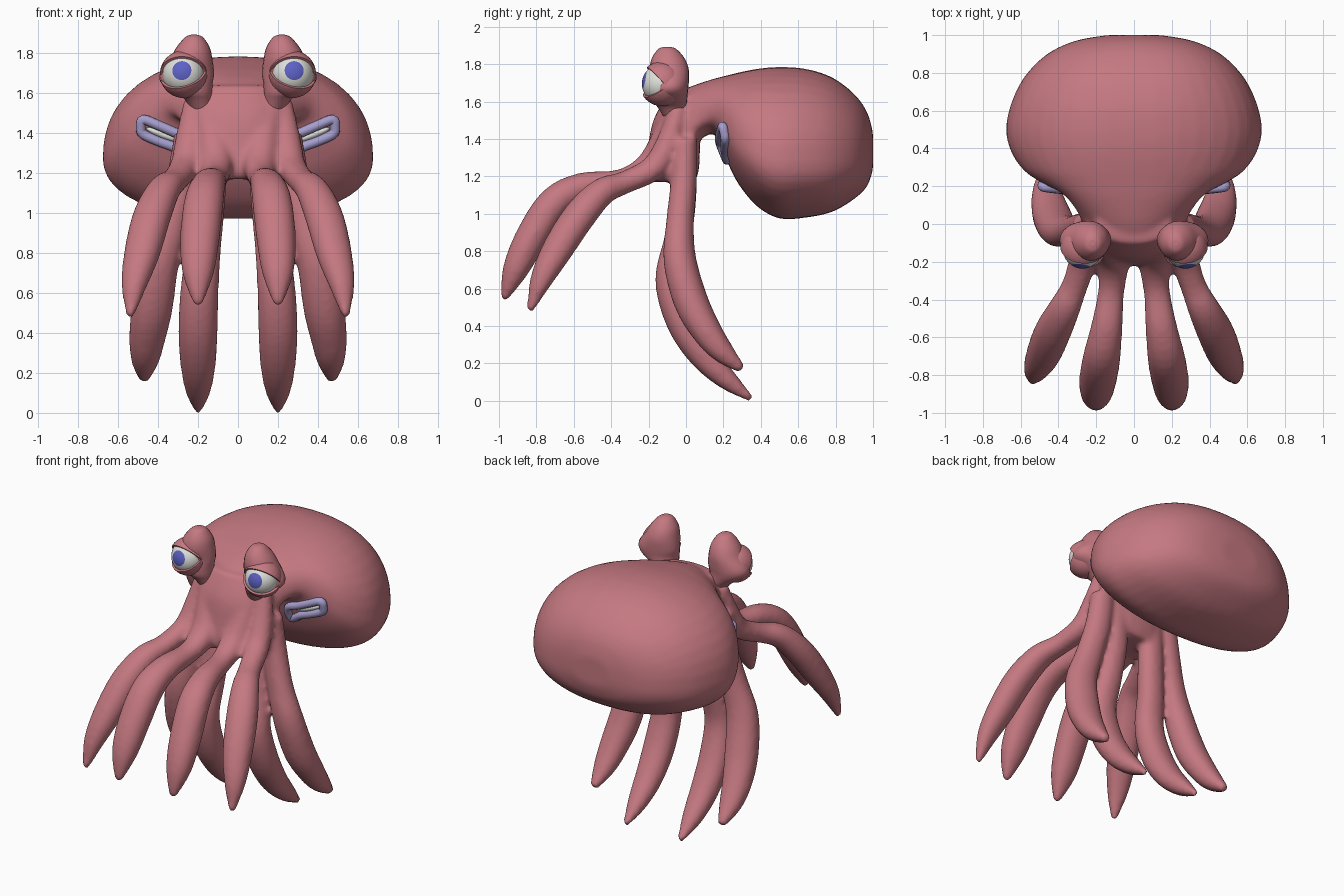
import bpy, bmesh, math
from mathutils import Vector, Matrix

cube = bpy.data.objects.get("Cube")
if cube:
    bpy.data.objects.remove(cube)


def material(name, rgb):
    m = bpy.data.materials.new(name)
    m.use_nodes = True
    m.diffuse_color = (*rgb, 1)
    node = next(n for n in m.node_tree.nodes if n.type == 'BSDF_PRINCIPLED')
    node.inputs["Base Color"].default_value = (*rgb, 1)
    return m


PINK = material("dusty pink skin", (.56, .19, .22))
WHITE = material("eye white", (.75, .75, .71))
BLUE = material("iris blue", (.11, .12, .55))
LILAC = material("pale lilac", (.38, .34, .61))


def make_object(name, bm, mats, mirror=False):
    bmesh.ops.recalc_face_normals(bm, faces=bm.faces[:])
    for f in bm.faces:
        f.smooth = len(f.verts) < 5
    mesh = bpy.data.meshes.new(name)
    bm.to_mesh(mesh)
    bm.free()
    for m in mats:
        mesh.materials.append(m)
    ob = bpy.data.objects.new(name, mesh)
    bpy.context.collection.objects.link(ob)
    if mirror:
        ob.modifiers.new("Mirror", 'MIRROR').use_mirror_merge = False
    return ob


def loft(bm, rings, closed=False):
    """Skin a list of point rings; cap the ends unless closed."""
    rows = [[bm.verts.new(p) for p in r] for r in rings]
    n = len(rows[0])
    pairs = list(zip(rows, rows[1:])) + ([(rows[-1], rows[0])] if closed else [])
    for a, b in pairs:
        for i in range(n):
            j = (i + 1) % n
            bm.faces.new((a[i], a[j], b[j], b[i]))
    if not closed:
        bm.faces.new(rows[0])
        bm.faces.new(rows[-1])


def spline(points, closed=False, steps=4):
    """Catmull-Rom interpolation of tuples of any length."""
    n, out = len(points), []
    for i in range(n if closed else n - 1):
        idx = [(i + k) % n if closed else min(max(i + k, 0), n - 1) for k in (-1, 0, 1, 2)]
        a, b, c, d = (Vector(points[k]) for k in idx)
        for s in range(steps):
            t = s / steps
            out.append(.5 * (2 * b + (c - a) * t + (2 * a - 5 * b + 4 * c - d) * t ** 2
                             + (3 * b - a - 3 * c + d) * t ** 3))
    return out if closed else out + [Vector(points[-1])]


def angles(n):
    return [2 * math.pi * i / n for i in range(n)]


def power(v, e):
    return math.copysign(abs(v) ** e, v)


def mantle(bm, stations):
    """Rings along y: y, half width, top, bottom; widest below the middle."""
    rings = []
    for y, w, top, low in spline(stations):
        mid = low + .37 * (top - low)
        rings.append([(w * power(math.cos(a), .9), y,
                       mid + power(math.sin(a), .9) * (top - mid if math.sin(a) > 0 else mid - low))
                      for a in angles(40)])
    loft(bm, rings)


def column(bm, stations, n=24):
    """Rings along z: z, centre x, centre y, radius x, radius y."""
    loft(bm, [[(cx + rx * math.cos(a), cy + ry * math.sin(a), z) for a in angles(n)]
              for z, cx, cy, rx, ry in spline(stations)])


def tentacle(bm, stations, side, sign):
    """Stations: x, y, z, half width. Slightly flatter on the inside."""
    pts = spline(stations)
    rings = []
    for i, p in enumerate(pts):
        t = (pts[min(i + 1, len(pts) - 1)] - pts[max(i - 1, 0)]).xyz.normalized()
        s = (side - t * side.dot(t)).normalized()
        up, w = t.cross(s), p[3]
        ring = []
        for a in angles(16):
            h = math.sin(a) * (.9 if math.sin(a) > 0 else .85)
            q = p.xyz + s * w * power(math.cos(a), .9) + up * w * h
            ring.append((q.x * sign, q.y, q.z))
        rings.append(ring)
    loft(bm, rings)


def hoop(name, points, radius, mat):
    """Closed tube through the points, mirrored to both sides."""
    pts = spline(points, True)
    centre = sum(pts, Vector((0, 0, 0))) / len(pts)
    rings = []
    for i, p in enumerate(pts):
        t = (pts[(i + 1) % len(pts)] - pts[i - 1]).normalized()
        out = p - centre
        out = (out - t * out.dot(t)).normalized()
        b = t.cross(out)
        rings.append([p + radius * (math.cos(a) * out + math.sin(a) * b) for a in angles(10)])
    bm = bmesh.new()
    loft(bm, rings, True)
    return make_object(name, bm, [mat], True)


# Body: mantle, head and eight tentacles fused into one skin
bm = bmesh.new()
mantle(bm, [(1, .14, 1.43, 1.24), (.97, .31, 1.54, 1.15), (.9, .46, 1.64, 1.08),
            (.78, .58, 1.73, 1.01), (.64, .65, 1.775, .98), (.5, .678, 1.785, .975),
            (.38, .65, 1.775, 1.04), (.28, .58, 1.755, 1.16), (.22, .49, 1.74, 1.28),
            (.16, .38, 1.725, 1.42), (.08, .31, 1.7, 1.4), (0, .27, 1.67, 1.3),
            (-.1, .21, 1.615, 1.25), (-.16, .15, 1.53, 1.25)])
column(bm, [(1.64, 0, .0, .2, .1), (1.5, 0, -.05, .24, .125), (1.35, 0, -.065, .275, .14),
            (1.24, 0, -.075, .3, .145), (1.17, 0, -.08, .27, .13)])
arms = [
    # front inner, front outer, back inner, back outer
    ((1, 0), [(.17, -.05, 1.58, .06), (.13, -.12, 1.4, .075), (.11, -.2, 1.25, .085),
              (.12, -.35, 1.175, .07), (.145, -.55, 1.145, .085), (.17, -.7, 1.06, .1),
              (.19, -.82, .88, .1), (.2, -.91, .7, .08), (.2, -.975, .54, .022)]),
    ((.9, .4), [(.22, -.04, 1.57, .05), (.245, -.1, 1.37, .07), (.265, -.18, 1.24, .075),
                (.315, -.33, 1.165, .07), (.37, -.45, 1.115, .085), (.43, -.57, .985, .098),
                (.48, -.69, .8, .092), (.52, -.775, .64, .066), (.54, -.835, .48, .02)]),
    ((1, 0), [(.14, 0, 1.38, .065), (.14, -.01, 1.12, .08), (.165, -.04, .87, .085),
              (.19, -.08, .65, .095), (.2, -.02, .43, .1), (.2, .09, .25, .09),
              (.2, .22, .115, .065), (.2, .35, .01, .02)]),
    ((.95, -.25), [(.25, .0, 1.4, .07), (.28, -.01, 1.17, .08), (.335, -.03, .95, .085),
                   (.395, -.03, .75, .1), (.43, .03, .53, .105), (.455, .115, .37, .092),
                   (.465, .2, .26, .07), (.47, .3, .17, .028)]),
]
for sign in (1, -1):
    for (sx, sy), stations in arms:
        tentacle(bm, stations, Vector((sx, sy, 0)), sign)
body = make_object("body_and_tentacles", bm, [PINK])
fuse = body.modifiers.new("Fuse", 'REMESH')
fuse.mode = 'VOXEL'
fuse.voxel_size = .016
fuse.use_smooth_shade = True
soft = body.modifiers.new("Soften", 'SMOOTH')
soft.factor = .5
soft.iterations = 8

# Eye stalks: pear-shaped lobes on the front of the head
bm = bmesh.new()
column(bm, [(1.893, .22, -.1, .015, .015), (1.88, .22, -.1, .045, .05), (1.83, .225, -.095, .083, .088),
            (1.77, .235, -.09, .107, .105), (1.7, .255, -.085, .135, .1), (1.65, .255, -.09, .128, .1),
            (1.6, .22, -.085, .09, .09), (1.56, .195, -.07, .065, .075), (1.47, .17, -.03, .05, .06)])
make_object("eye_stalks", bm, [PINK], True)

# Eyeballs with the iris as the rings nearest the gaze axis
bm = bmesh.new()
centre, gaze = Vector((.272, -.13, 1.695)), Vector((.1, -1, .2)).normalized()
turn = gaze.to_track_quat('Z', 'Y').to_matrix().to_4x4()
bmesh.ops.create_uvsphere(bm, u_segments=28, v_segments=20, radius=.106,
                          matrix=Matrix.Translation(centre) @ turn)
for f in bm.faces:
    d = (f.calc_center_median() - centre).normalized()
    f.material_index = int(d.dot(gaze) > math.cos(math.radians(27)))
make_object("eyeballs", bm, [WHITE, BLUE], True)

# Eyelids: two shell halves, cut by planes that open as a wedge in front
forward = Vector((.25, -1, 0)).normalized()
hinge = Vector((1, .25, -.15)).normalized()
for name, tilt, keep in (("upper_eyelids", 48, 1), ("lower_eyelids", -36, -1)):
    bm = bmesh.new()
    bmesh.ops.create_uvsphere(bm, u_segments=32, v_segments=20, radius=.119,
                              matrix=Matrix.Translation(centre))
    edge = Matrix.Rotation(math.radians(-tilt), 3, hinge) @ forward
    normal = hinge.cross(edge).normalized()
    normal *= keep if normal.z < 0 else -keep
    cut = bmesh.ops.bisect_plane(bm, geom=bm.verts[:] + bm.edges[:] + bm.faces[:],
                                 plane_co=centre, plane_no=normal, clear_outer=True)
    rim = [e for e in cut["geom_cut"] if isinstance(e, bmesh.types.BMEdge)]
    bmesh.ops.holes_fill(bm, edges=rim)
    make_object(name, bm, [PINK], True)

# Siphons: lilac lips with a pale bar inside, on the front of the mantle
hoop("siphon_lips", [(.24, .185, 1.37), (.32, .18, 1.405), (.4, .185, 1.44), (.475, .195, 1.468),
                     (.486, .205, 1.43), (.475, .21, 1.395), (.4, .21, 1.36), (.32, .21, 1.33),
                     (.24, .22, 1.285)], .025, LILAC)
bm = bmesh.new()
bmesh.ops.create_uvsphere(bm, u_segments=20, v_segments=12, radius=1,
                          matrix=Matrix.Translation((.375, .212, 1.393)) @ Matrix.Rotation(-.37, 4, 'Y')
                          @ Matrix.Diagonal((.09, .025, .02, 1)))
make_object("siphon_inner", bm, [WHITE], True)
